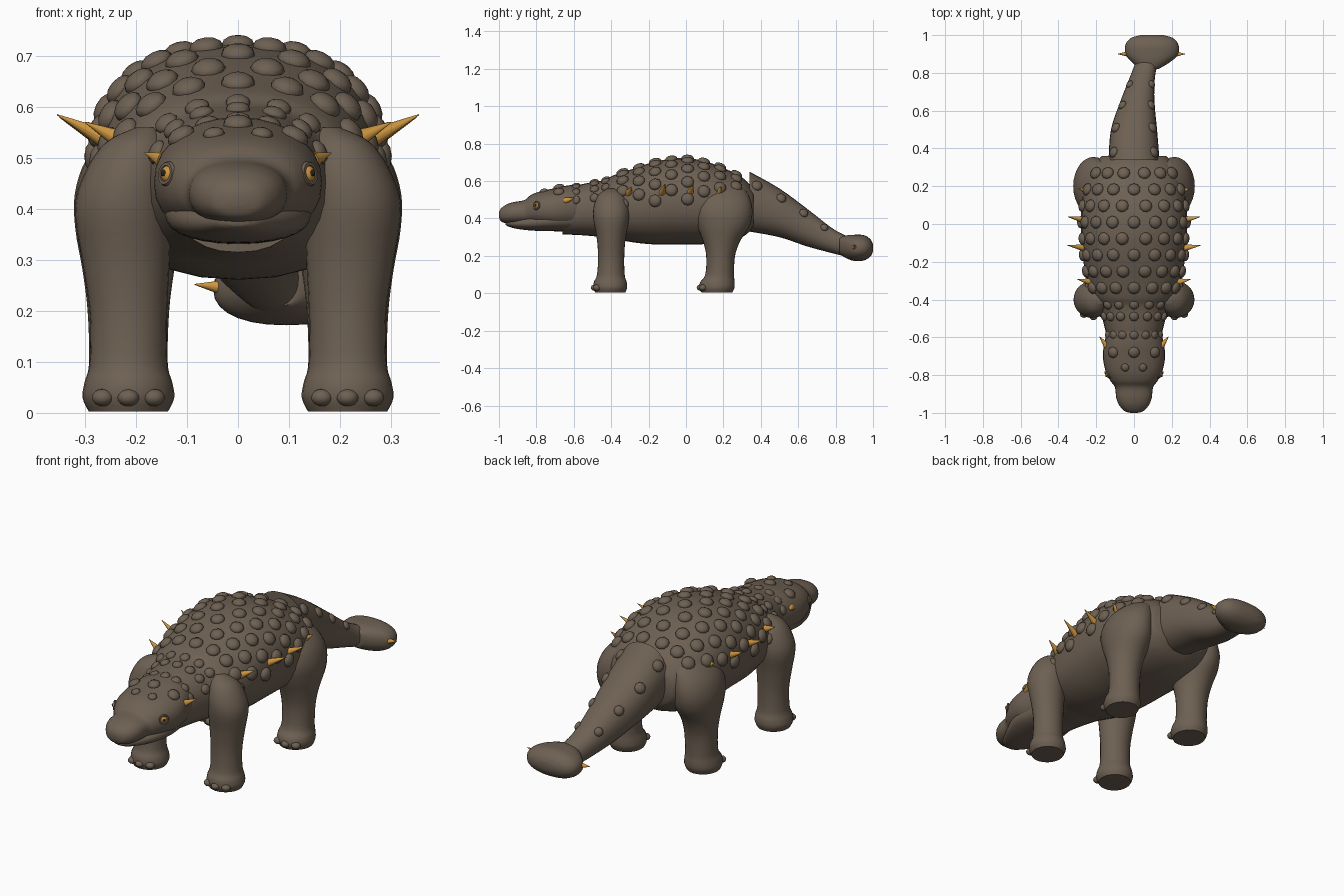
import bpy, bmesh, math
from mathutils import Matrix, Vector

cube = bpy.data.objects.get("Cube")
if cube:
    bpy.data.objects.remove(cube, do_unlink=True)


def material(name, rgb):
    m = bpy.data.materials.new(name)
    m.use_nodes = True
    m.diffuse_color = (*rgb, 1)
    m.node_tree.nodes["Principled BSDF"].inputs["Base Color"].default_value = (*rgb, 1)
    return m


HIDE = material("brown hide", (0.155, 0.118, 0.086))
HORN = material("golden horn", (0.60, 0.30, 0.05))
DARK = material("dark pupil", (0.02, 0.015, 0.01))


def finish(name, bm, mat, angle=50):
    bmesh.ops.recalc_face_normals(bm, faces=bm.faces)
    me = bpy.data.meshes.new(name)
    bm.to_mesh(me)
    bm.free()
    me.materials.append(mat)
    ob = bpy.data.objects.new(name, me)
    bpy.context.collection.objects.link(ob)
    bpy.ops.object.select_all(action='DESELECT')
    ob.select_set(True)
    bpy.context.view_layer.objects.active = ob
    bpy.ops.object.shade_smooth_by_angle(angle=math.radians(angle))
    return ob


def smooth_stations(st, steps=4):
    """Catmull-Rom through (x, y, z, width radius, other radius) stations."""
    st = [Vector(s) for s in st]
    out = []
    for i in range(len(st) - 1):
        a, b, c, d = st[max(i - 1, 0)], st[i], st[i + 1], st[min(i + 2, len(st) - 1)]
        for k in range(steps):
            t = k / steps
            out.append(b + (c - a) * (t / 2) + (a * 2 - b * 5 + c * 4 - d) * (t * t / 2)
                       + (b * 3 - a - c * 3 + d) * (t ** 3 / 2))
    return out + [st[-1]]


def power(v, e):
    return math.copysign(abs(v) ** e, v)


def ring_point(s, ang, axis='Y', e=0.88):
    u = s[3] * power(math.sin(ang), e)
    v = s[4] * power(math.cos(ang), e)
    return Vector((s[0] + u, s[1], s[2] + v) if axis == 'Y' else (s[0] + u, s[1] + v, s[2]))


def loft(name, stations, axis='Y', e=0.88, sides=28):
    rings = smooth_stations(stations)
    bm = bmesh.new()
    loops = [[bm.verts.new(ring_point(s, math.tau * i / sides, axis, e)) for i in range(sides)]
             for s in rings]
    for a, b in zip(loops, loops[1:]):
        for i in range(sides):
            j = (i + 1) % sides
            bm.faces.new((a[i], a[j], b[j], b[i]))
    bm.faces.new(loops[0])
    bm.faces.new(loops[-1])
    finish(name, bm, HIDE)
    return rings


def surface(rings, y, ang):
    """Point and outward normal on a lofted part at a given y and angle from the top."""
    def at(yy, aa):
        for p, q in zip(rings, rings[1:]):
            if p[1] <= yy <= q[1]:
                return ring_point(p.lerp(q, (yy - p[1]) / (q[1] - p[1])), aa)
        return ring_point(rings[-1], aa)
    p = at(y, ang)
    n = (at(y + .01, ang) - at(y - .01, ang)).cross(at(y, ang + .03) - at(y, ang - .03))
    n.normalize()
    return p, (n if n.dot(Vector((math.sin(ang), 0, math.cos(ang)))) > 0 else -n)


def facing(pos, direction):
    return Matrix.Translation(pos) @ direction.to_track_quat('Z', 'Y').to_matrix().to_4x4()


def scutes(name, rings, rows):
    """Rows of flattened bumps: (y, angles in degrees, radius)."""
    bm = bmesh.new()
    for y, angles, r in rows:
        for a in sorted({s * a for a in angles for s in (-1, 1)}):
            p, n = surface(rings, y, math.radians(a))
            bmesh.ops.create_uvsphere(bm, u_segments=10, v_segments=6, radius=1,
                                      matrix=facing(p, n) @ Matrix.Diagonal((r, r, r * .6, 1)))
    finish(name, bm, HIDE)


def spike(name, base, tip, r):
    base, tip = Vector(base), Vector(tip)
    d = tip - base
    bm = bmesh.new()
    bmesh.ops.create_cone(bm, cap_ends=True, segments=12, radius1=r, radius2=.001,
                          depth=d.length, matrix=facing((base + tip) / 2, d))
    finish(name, bm, HORN)


def ball(name, pos, scale, mat):
    bm = bmesh.new()
    bmesh.ops.create_uvsphere(bm, u_segments=14, v_segments=8, radius=1,
                              matrix=Matrix.Translation(pos) @ Matrix.Diagonal((*scale, 1)))
    finish(name, bm, mat)


# Body: y, half width, underside, top
body = loft("body", [(0, y, (lo + hi) / 2, w, (hi - lo) / 2) for y, w, lo, hi in (
    (-.66, .13, .315, .555), (-.55, .155, .31, .585), (-.44, .185, .30, .605),
    (-.39, .22, .295, .63), (-.30, .25, .275, .66), (-.18, .27, .262, .70),
    (-.05, .28, .262, .722), (.08, .28, .262, .712), (.20, .265, .27, .67),
    (.30, .23, .30, .62), (.36, .17, .35, .56))])

# Tail and club, swinging to the left
tail = loft("tail", [(0, .34, .49, .135, .16), (0, .50, .43, .122, .13),
                     (.018, .65, .35, .09, .10), (.045, .78, .282, .066, .067),
                     (.07, .86, .25, .06, .055)])
loft("tail_club", [(.08, .82, .255, .05, .045), (.09, .86, .248, .105, .062),
                   (.095, .90, .243, .14, .07), (.095, .95, .243, .14, .068),
                   (.095, .985, .243, .11, .047), (.095, 1.0, .243, .06, .02)])

# Head
skull = loft("head", [(0, y, (lo + hi) / 2, w, (hi - lo) / 2) for y, w, lo, hi in (
    (-1.0, .018, .407, .433), (-.99, .05, .385, .453), (-.96, .078, .374, .475),
    (-.92, .094, .37, .488), (-.865, .101, .368, .498), (-.83, .125, .365, .525),
    (-.78, .15, .355, .545), (-.70, .165, .34, .562), (-.62, .155, .34, .578),
    (-.52, .13, .345, .58))])
loft("lower_jaw", [(0, -.965, .375, .02, .008), (0, -.95, .375, .045, .018),
                   (0, -.90, .374, .078, .03), (0, -.82, .378, .118, .043),
                   (0, -.72, .39, .143, .058), (0, -.60, .40, .13, .07)])

# Armour bumps
centred, offset = (0, 21, 43, 66, 88), (10.5, 32, 54, 77)
rows = [(.27 - .087 * i, centred if i % 2 else offset, .034) for i in range(8)]
rows += [(y, (0, 22, 45, 68), .025) for y in (-.43, -.49, -.59)]
scutes("back_scutes", body, rows)
scutes("head_scutes", skull, [(-.68, (0, 40), .03), (-.76, (15,), .022)])
scutes("tail_scutes", tail, [(.38, (52,), .03), (.51, (52,), .028),
                             (.63, (52,), .025), (.74, (52,), .022)])

# Club spikes
spike("club_spike_left", (.215, .90, .245), (.27, .90, .255), .016)
spike("club_spike_right", (-.025, .90, .245), (-.085, .90, .252), .016)

FRONT = [(.215, -.405, .003, .078, .08), (.215, -.405, .03, .09, .09),
         (.215, -.405, .06, .086, .088), (.215, -.402, .10, .076, .074),
         (.215, -.40, .20, .076, .07), (.22, -.40, .30, .086, .078),
         (.225, -.40, .40, .095, .096), (.215, -.40, .47, .086, .092),
         (.20, -.40, .53, .06, .065), (.18, -.40, .56, .02, .02)]
HIND = [(.215, .165, .003, .078, .082), (.215, .165, .03, .088, .094),
        (.215, .168, .06, .085, .092), (.215, .18, .10, .077, .077),
        (.215, .185, .20, .08, .077), (.215, .19, .28, .09, .10),
        (.215, .20, .36, .104, .14), (.215, .20, .43, .105, .155),
        (.20, .20, .50, .096, .145), (.17, .20, .56, .07, .11),
        (.15, .20, .60, .02, .03)]

for side, s in (("left", 1), ("right", -1)):
    # Legs and toes
    for part, legs in (("front", FRONT), ("hind", HIND)):
        loft(f"{part}_leg_{side}", [(s * p[0], *p[1:]) for p in legs], axis='Z', e=1)
        foot = legs[1]
        for i in (-1, 0, 1):
            ball(f"{part}_toe_{side}_{i + 2}",
                 (s * (foot[0] + .05 * i), foot[1] - foot[4] + .008 + .012 * abs(i), .03),
                 (.022, .022, .017), HIDE)

    # Flank spikes: y, base x, tip x, tip height
    for i, (y, bx, tx, tz) in enumerate(((-.30, .22, .30, .57), (-.12, .245, .355, .585),
                                         (.03, .25, .35, .58), (.18, .235, .295, .57))):
        spike(f"flank_spike_{side}_{i + 1}", (s * bx, y - .01, .53), (s * tx, y + .008, tz), .022)
    spike(f"cheek_spike_{side}", (s * .145, -.645, .495), (s * .183, -.595, .51), .017)

    # Eye, pupil and eyelid ring
    eye = Vector((s * .133, -.795, .468))
    look = Vector((s * .78, -.6, .15)).normalized()
    ball(f"eye_{side}", eye, (.019, .019, .019), HORN)
    ball(f"pupil_{side}", eye + look * .015, (.007, .007, .007), DARK)
    bpy.ops.mesh.primitive_torus_add(major_radius=.019, minor_radius=.006,
                                     major_segments=16, minor_segments=6)
    lid = bpy.context.object
    lid.name = f"eyelid_{side}"
    lid.matrix_world = facing(eye + look * .008, look)
    lid.data.materials.append(HIDE)
    bpy.ops.object.shade_smooth_by_angle(angle=math.radians(50))
